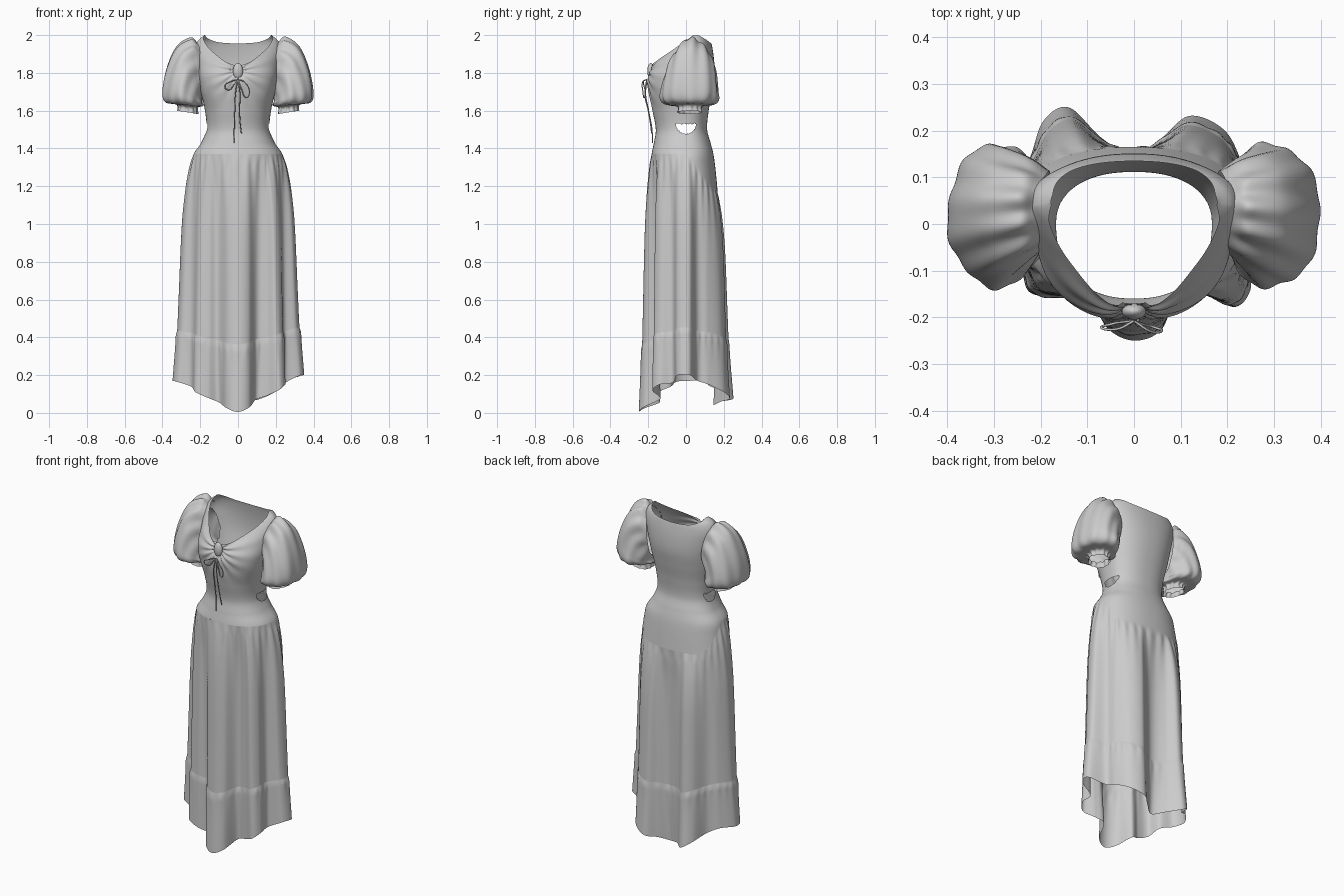
import bpy, bmesh, math
from mathutils import Vector
from math import sin, cos, pi, exp

if "Cube" in bpy.data.objects:
    bpy.data.objects.remove(bpy.data.objects["Cube"])


def smooth_table(pts):
    """Smooth interpolation through (key, value...) points."""
    def slope(i, k):
        a, b = pts[max(i - 1, 0)], pts[min(i + 1, len(pts) - 1)]
        return (b[k] - a[k]) / (b[0] - a[0])

    def f(x, k=1):
        x = min(max(x, pts[0][0]), pts[-1][0])
        i = 0
        while i < len(pts) - 2 and x > pts[i + 1][0]:
            i += 1
        h = pts[i + 1][0] - pts[i][0]
        u = (x - pts[i][0]) / h
        return ((2*u**3 - 3*u**2 + 1) * pts[i][k] + (u**3 - 2*u**2 + u) * h * slope(i, k)
                + (3*u**2 - 2*u**3) * pts[i + 1][k] + (u**3 - u**2) * h * slope(i + 1, k))
    return f


def loft(name, rows, drop=None):
    """Skin closed rings; drop(center) removes faces for openings."""
    bm = bmesh.new()
    vs = [[bm.verts.new(p) for p in r] for r in rows]
    n = len(rows[0])
    for a, b in zip(vs, vs[1:]):
        for j in range(n):
            k = (j + 1) % n
            bm.faces.new((a[j], a[k], b[k], b[j]))
    if drop:
        bad = [f for f in bm.faces if drop(f.calc_center_median())]
        bmesh.ops.delete(bm, geom=bad, context='FACES')
    bmesh.ops.recalc_face_normals(bm, faces=bm.faces)
    me = bpy.data.meshes.new(name)
    bm.to_mesh(me)
    bm.free()
    for p in me.polygons:
        p.use_smooth = True
    ob = bpy.data.objects.new(name, me)
    bpy.context.collection.objects.link(ob)
    return ob


def cord(name, pts, r=0.0028):
    cu = bpy.data.curves.new(name, 'CURVE')
    cu.dimensions = '3D'
    cu.bevel_depth = r
    cu.bevel_resolution = 2
    sp = cu.splines.new('BEZIER')
    sp.bezier_points.add(len(pts) - 1)
    for b, p in zip(sp.bezier_points, pts):
        b.co = p
        b.handle_left_type = b.handle_right_type = 'AUTO'
    ob = bpy.data.objects.new(name, cu)
    bpy.context.collection.objects.link(ob)


# body profile: z, half width, front y, back y, mid y, front roundness
body = smooth_table([
    (1.15, .275, -.20, .170, 0, .88), (1.30, .25, -.19, .155, 0, .88), (1.37, .235, -.182, .145, 0, .88),
    (1.43, .195, -.17, .13, 0, .88), (1.50, .168, -.16, .112, 0, .88), (1.60, .175, -.178, .12, 0, .85),
    (1.70, .197, -.197, .138, 0, .72), (1.78, .210, -.203, .15, .01, .75), (1.85, .222, -.175, .15, .02, 1.1),
    (1.92, .230, -.105, .142, .03, 1.3), (1.97, .212, -.05, .130, .04, 1.3), (2.0, .178, -.015, .11, .045, 1.2)])
# neckline height by angle from front (-90) to back (90)
neck = smooth_table([(-90, 1.835), (-75, 1.86), (-58, 1.91), (-35, 1.968), (-10, 1.998),
                     (12, 2.0), (40, 1.982), (65, 1.962), (90, 1.955)])
KNOT = Vector((0, -.187, 1.81))


def section(th, z):
    c, s = cos(th), sin(th)
    e = body(z, 5) if s < 0 else .88
    c, s = math.copysign(abs(c)**.88, c), math.copysign(abs(s)**e, s)
    m = body(z, 4)
    return Vector((body(z, 1) * c, m + abs(s) * (body(z, 3) - m if s > 0 else body(z, 2) - m), z))


def seam_z(th):
    """Skirt seam: high in front and at the sides, dropping at the back."""
    u = min(1, max(0, sin(th) + .1))
    return 1.37 - .17 * u * u * (3 - 2 * u)


def bodice_point(th, t):
    lat = math.degrees(math.asin(max(-1, min(1, sin(th)))))
    z = seam_z(th) + (neck(lat) - seam_z(th)) * t
    p = section(th, z)
    if p.y < 0:  # gathers radiating from the knot
        dx, dz = abs(p.x), p.z - KNOT.z
        d = math.hypot(dx, dz)
        fall = exp(-(d / .14)**2) * min(1, d / .03)
        p.y += .005 * fall * sin(15 * math.atan2(dz, dx)) + .02 * exp(-(d / .04)**2)
    return p


def openings(c):
    arm = abs(c.x) > .13 and ((c.y - .035) / .055)**2 + ((c.z - 1.81) / .11)**2 < 1
    cut = abs(c.x) > .13 and c.z < 1.53 and (c.y / .054)**2 + ((c.z - 1.53) / .052)**2 < 1
    return arm or cut


N = 240
loft("bodice", [[bodice_point(2*pi*j/N, i/120) for j in range(N)] for i in range(121)], openings)

# hem outline with deep folds, counter-clockwise from centre front
hem = [Vector(p) for p in [
    (0, -.25, .005), (.06, -.225, .03), (.095, -.14, .07), (.15, -.145, .09), (.215, -.178, .12),
    (.25, -.14, .15), (.25, -.07, .16), (.33, -.045, .20), (.345, .02, .20), (.25, .06, .17),
    (.235, .12, .15), (.195, .20, .11), (.12, .232, .075), (.06, .185, .06), (0, .145, .04),
    (-.07, .185, .06), (-.14, .25, .075), (-.195, .22, .11), (-.23, .13, .14), (-.29, .09, .17),
    (-.345, .02, .17), (-.325, -.05, .165), (-.25, -.08, .14), (-.225, -.145, .11),
    (-.16, -.155, .08), (-.10, -.14, .055), (-.06, -.22, .025)]]
SUB = 12
ring = []
for i in range(len(hem)):
    a, b, c, d = (hem[(i + k) % len(hem)] for k in (-1, 0, 1, 2))
    for k in range(SUB):
        u = k / SUB
        ring.append(.5 * (2*b + (c - a)*u + (2*a - 5*b + 4*c - d)*u*u + (3*b - a - 3*c + d)*u**3))
flare = smooth_table([(0, 0), (.06, .2), (.15, .38), (.3, .55), (.65, .72), (.8, .8), (1, 1)])
folds = smooth_table([(0, 0), (.06, .16), (.15, .36), (.3, .52), (.65, .68), (.8, .76), (1, 1)])


def skirt_point(h, t, flounce):
    th = math.atan2(h.y / .2, h.x / .3)
    zs, zf = seam_z(th), .36 + .45 * h.z
    tf = (zs - zf) / (zs - h.z)
    t = tf + (1 - tf) * t if flounce else tf * t
    s = section(th, zs)
    mean = Vector((.325 * cos(th), .212 * sin(th), h.z))
    p = s.lerp(mean, flare(t)) + (h - mean) * folds(t)
    p.z = zs + (h.z - zs) * t
    out = Vector((cos(th), sin(th), 0))
    if flounce:   # puckered top edge of the ruffle
        v = (t - tf) / (1 - tf)
        return p + out * min(1, v * 10) * (.006 * (1 - v) + .003 * sin(38 * th) * exp(-v * 5))
    return p + out * .004 * sin(30 * th) * min(1, t * 25) * exp(-t * 7) * (1 - t / tf)


loft("skirt", [[skirt_point(h, i/70, False) for h in ring] for i in range(71)])
loft("hem_flounce", [[skirt_point(h, i/24, True) for h in ring] for i in range(25)])

# puff sleeve rings: key, outer x z, inner x z, y half width, y centre
puff = smooth_table([
    (0, .212, 1.958, .188, 1.680, .078, .035), (1, .250, 1.982, .190, 1.650, .105, .032),
    (2, .325, 1.935, .187, 1.640, .130, .025), (3, .378, 1.820, .185, 1.635, .147, .020),
    (4, .400, 1.700, .185, 1.635, .154, .018), (5, .385, 1.645, .190, 1.625, .130, .018),
    (6, .325, 1.632, .215, 1.618, .070, .020), (6.4, .318, 1.618, .215, 1.605, .060, .020),
    (7, .322, 1.600, .212, 1.582, .066, .020)])


def sleeve_point(side, q, a):
    ox, oz, ix, iz, w, yc = (puff(q, k) for k in range(1, 7))
    gather = exp(-q * .6) * min(1, q) + exp(-abs(q - 6) * .9)
    s = 1 + .08 * gather * sin(11 * a + side) + .025 * sin(5 * a + q + side)
    m = .5 + .5 * cos(a) * s
    p = Vector((ix + (ox - ix) * m, yc + w * sin(a) * s, iz + (oz - iz) * m))
    # armhole edge wraps onto the curved bodice
    p.x -= max(0, 1 - q) * .018 * sin(a)**2
    p.x *= side
    return p


for side, label in ((1, "left"), (-1, "right")):
    loft(label + "_puff_sleeve",
         [[sleeve_point(side, 7 * i / 56, 2*pi*j/104) for j in range(104)] for i in range(57)])

# centre knot
bpy.ops.mesh.primitive_uv_sphere_add(segments=32, ring_count=16, location=KNOT)
knot = bpy.context.object
knot.name = "bust_knot"
knot.scale = (.026, .018, .042)
bpy.ops.object.shade_smooth()

# drawstring bow and tails
tie = (0, -.208, 1.765)
cord("right_bow_loop", [tie, (.035, -.23, 1.75), (.06, -.228, 1.70), (.045, -.222, 1.67), (.02, -.215, 1.71), tie])
cord("left_bow_loop", [tie, (-.035, -.225, 1.755), (-.07, -.222, 1.73), (-.05, -.215, 1.71), (-.02, -.21, 1.74), tie])
cord("long_tie_end", [tie, (-.012, -.215, 1.70), (-.017, -.198, 1.6), (-.02, -.18, 1.5), (-.022, -.178, 1.43)])
cord("short_tie_end", [tie, (.01, -.218, 1.69), (.008, -.2, 1.6), (.012, -.188, 1.53), (.018, -.182, 1.48)])
